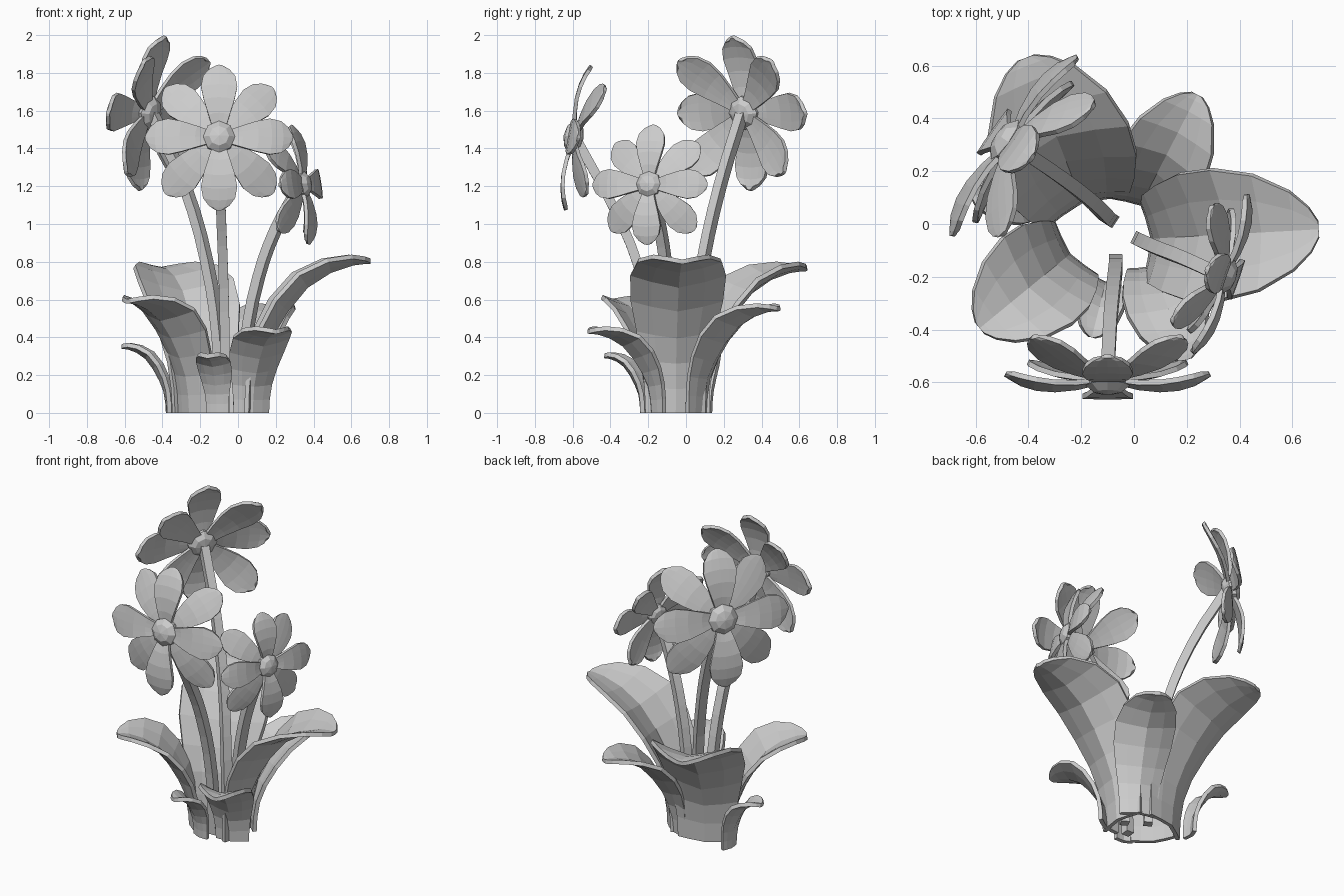
import bpy
from math import sin, cos, radians, pi, atan2, hypot
from mathutils import Vector, Matrix

if "Cube" in bpy.data.objects:
    bpy.data.objects.remove(bpy.data.objects["Cube"])


def sheet(name, rows, thickness, matrix=Matrix()):
    """Grid of point rows turned into a thin solid sheet."""
    n = len(rows[0])
    verts = [p for row in rows for p in row]
    faces = [(i * n + j, i * n + j + 1, (i + 1) * n + j + 1, (i + 1) * n + j)
             for i in range(len(rows) - 1) for j in range(n - 1)]
    mesh = bpy.data.meshes.new(name)
    mesh.from_pydata(verts, [], faces)
    ob = bpy.data.objects.new(name, mesh)
    bpy.context.collection.objects.link(ob)
    ob.matrix_world = matrix
    mod = ob.modifiers.new("thickness", 'SOLIDIFY')
    mod.thickness = thickness
    mod.offset = 0
    return ob


# Leaf side profile (reach, height, width, edge fold), all as fractions
LEAF = [(0, 0, .62, .25), (.015, .16, .64, .28), (.055, .33, .70, .32), (.15, .5, .82, .38),
        (.29, .68, .96, .38), (.46, .84, 1, .34), (.66, .94, .88, .28), (.85, .99, .60, .24),
        (.95, 1, .34, .2), (1, 1, .12, .2)]


def leaf(name, base, tip, height, width):
    dx, dy = tip[0] - base[0], tip[1] - base[1]
    reach, a = hypot(dx, dy), atan2(dy, dx)
    pts = [Vector((p[0] * reach, p[1] * height)) for p in LEAF]
    rows = []
    for i, (d, z, w, cup) in enumerate(LEAF):
        t = (pts[min(i + 1, len(pts) - 1)] - pts[max(i - 1, 0)]).normalized()
        if i == 0:
            t = Vector((0, 1))
        half = w * width / 2
        row = []
        for u in (-1, -.55, 0, .55, 1):
            lift = cup * half * abs(u) ** 1.3      # edges fold inward / upward
            row.append((pts[i].x - t.y * lift, u * half, pts[i].y + t.x * lift))
        rows.append(row)
    sheet(name, rows, .024,
          Matrix.Translation((base[0], base[1], 0)) @ Matrix.Rotation(a, 4, 'Z'))


# Petal outline (radius, half width, front layer offset, back layer offset)
PETAL = [(.12, .078, .0, -.03), (.33, .145, .04, -.06), (.54, .21, .05, -.11),
         (.72, .247, .03, -.18), (.87, .217, -.01, -.25), (.96, .14, -.05, -.29),
         (1, .06, -.07, -.31)]


def flower(name, centre, facing, tilt, size):
    a, t = radians(facing), radians(tilt)
    n = Vector((cos(a) * cos(t), sin(a) * cos(t), sin(t)))
    up = Vector((-cos(a) * sin(t), -sin(a) * sin(t), cos(t)))
    frame = Matrix((up.cross(n), up, n)).transposed().to_4x4()
    frame = Matrix.Translation(centre) @ frame
    # eight petals, alternating front and swept-back layers
    for k in range(8):
        back = k % 2
        grow = 1.03 if back else 1
        rows = []
        for p in PETAL:
            r, w, h = p[0] * size * grow, p[1] * size, p[2 + back] * size
            rows.append([(r - abs(u) ** 2 * .03 * size, u * w, h)
                         for u in (-1, -.5, 0, .5, 1)])
        sheet(f"{name}_petal_{k + 1}", rows, .02, frame @ Matrix.Rotation(k * pi / 4, 4, 'Z'))
    # faceted flower centre
    bpy.ops.mesh.primitive_uv_sphere_add(segments=8, ring_count=5, radius=size * .23)
    hub = bpy.context.object
    hub.name = name + "_centre"
    hub.matrix_world = frame @ Matrix.Diagonal((1, 1, .6, 1))


def stem(name, pts):
    cu = bpy.data.curves.new(name, 'CURVE')
    cu.dimensions = '3D'
    cu.bevel_depth = .036
    cu.bevel_resolution = 0
    cu.use_fill_caps = True
    cu.resolution_u = 3
    sp = cu.splines.new('BEZIER')
    sp.use_smooth = False
    sp.bezier_points.add(len(pts) - 1)
    for bp, p in zip(sp.bezier_points, pts):
        bp.co = p
        bp.handle_left_type = bp.handle_right_type = 'AUTO'
        bp.tilt = pi / 4
    bpy.context.collection.objects.link(bpy.data.objects.new(name, cu))


# Leaves around the base
leaf("leaf_right", (.075, -.055), (.70, -.02), .80, .50)
leaf("leaf_back_left", (-.20, .09), (-.41, .63), .76, .54)
leaf("leaf_back_right", (.03, .08), (.24, .49), .55, .35)
leaf("leaf_left", (-.25, -.12), (-.585, -.395), .59, .42)
leaf("leaf_front_right", (.075, -.17), (.20, -.515), .43, .31)
leaf("leaf_front_small", (-.11, -.23), (-.16, -.43), .30, .18)
leaf("leaf_left_small", (-.37, .08), (-.615, .11), .35, .18)

# Stems
stem("stem_front", [(-.07, -.14, 0), (-.07, -.17, .4), (-.08, -.26, .8),
                    (-.09, -.37, 1.06), (-.10, -.57, 1.43)])
stem("stem_right", [(.02, -.06, 0), (.04, -.07, .35), (.11, -.10, .72),
                    (.20, -.135, .97), (.32, -.19, 1.19)])
stem("stem_back_left", [(-.09, .02, 0), (-.105, .03, .4), (-.165, .09, .8),
                        (-.28, .18, 1.2), (-.45, .295, 1.58)])

# Flowers
flower("flower_front", (-.10, -.595, 1.46), -90, 10, .388)
flower("flower_right", (.345, -.195, 1.21), -19, 9, .318)
flower("flower_back_left", (-.475, .31, 1.59), 145, 11, .415)
